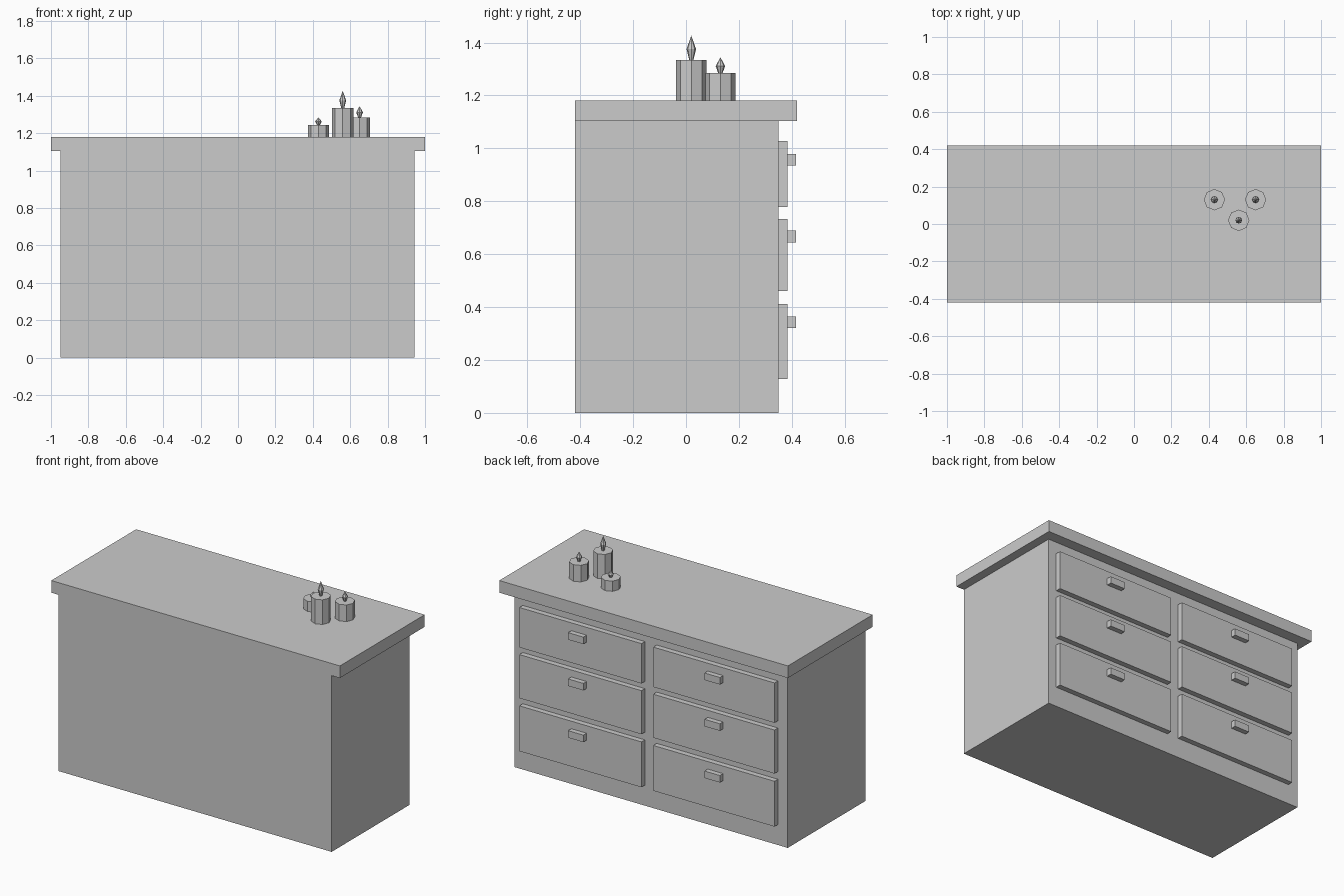
import bpy, bmesh
from math import sin, cos, pi

if "Cube" in bpy.data.objects:
    bpy.data.objects.remove(bpy.data.objects["Cube"])


def box(name, x0, x1, y0, y1, z0, z1):
    bm = bmesh.new()
    bmesh.ops.create_cube(bm, size=1)
    for v in bm.verts:
        v.co = ((x0 + x1) / 2 + v.co.x * (x1 - x0),
                (y0 + y1) / 2 + v.co.y * (y1 - y0),
                (z0 + z1) / 2 + v.co.z * (z1 - z0))
    return finish(name, bm)


def lathe(name, x, y, profile, sides=8):
    """Faceted solid from (radius, z) rings, capped at both ends."""
    bm = bmesh.new()
    rings = [[bm.verts.new((x + r * cos(2 * pi * i / sides), y + r * sin(2 * pi * i / sides), z))
              for i in range(sides)] for r, z in profile]
    for a, b in zip(rings, rings[1:]):
        for i in range(sides):
            j = (i + 1) % sides
            bm.faces.new((a[i], a[j], b[j], b[i]))
    bm.faces.new(rings[0][::-1])
    bm.faces.new(rings[-1])
    bmesh.ops.remove_doubles(bm, verts=bm.verts, dist=0.0001)
    return finish(name, bm)


def finish(name, bm):
    mesh = bpy.data.meshes.new(name)
    bm.to_mesh(mesh)
    bm.free()
    ob = bpy.data.objects.new(name, mesh)
    bpy.context.collection.objects.link(ob)
    return ob


# Cabinet and overhanging top
box("cabinet_body", -0.95, 0.943, -0.42, 0.35, 0, 1.104)
box("cabinet_top", -1, 1, -0.42, 0.42, 1.104, 1.18)

# Two columns of three drawers, each with a block handle
rows = [(0.128, 0.412, 0.343), (0.46, 0.733, 0.667), (0.778, 1.028, 0.957)]
for side, (x0, x1, hx) in {"left": (-0.882, -0.042, -0.473), "right": (0.04, 0.886, 0.473)}.items():
    for n, (z0, z1, hz) in enumerate(rows):
        box(f"drawer_{side}_{n}", x0, x1, 0.345, 0.384, z0, z1)
        box(f"handle_{side}_{n}", hx - 0.053, hx + 0.053, 0.38, 0.416, hz - 0.022, hz + 0.022)

# Candles with pointed flames
candles = [("short", 0.43, 0.13, 1.244, 1.284),
           ("tall", 0.56, 0.02, 1.334, 1.426),
           ("medium", 0.65, 0.13, 1.284, 1.344)]
for name, x, y, top, tip in candles:
    lathe(f"candle_{name}", x, y, [(0.057, 1.178), (0.057, top)])
    h = tip - top
    lathe(f"flame_{name}", x, y, [(0.008, top), (0.018, top + 0.45 * h), (0.00002, tip)])
